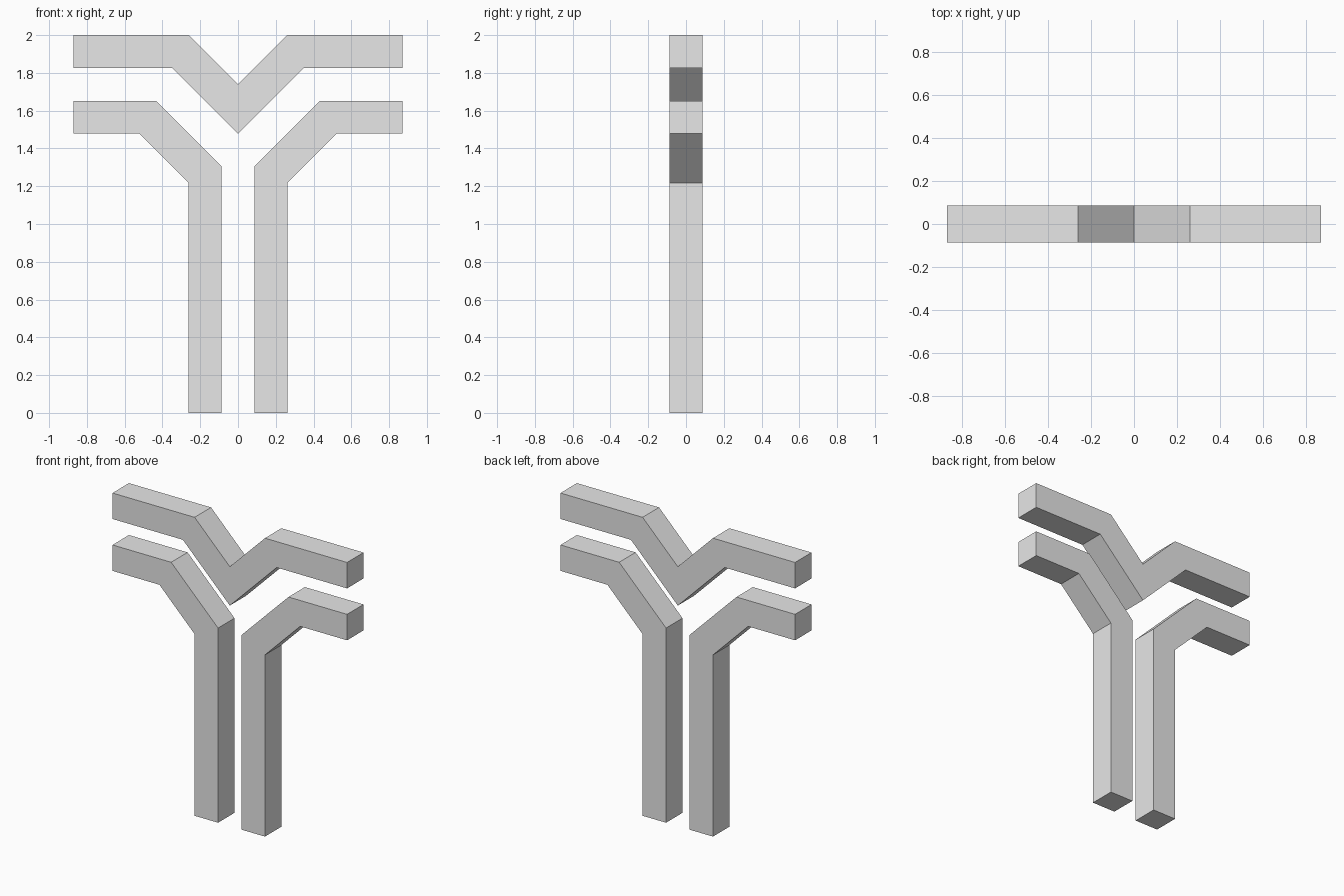
import bpy
import bmesh

cube = bpy.data.objects.get("Cube")
if cube:
    bpy.data.objects.remove(cube, do_unlink=True)

U = 2 / 23  # the outlines sit on a square grid, 23 cells tall

grey = bpy.data.materials.new("light grey")
grey.use_nodes = True
colour = (0.8, 0.8, 0.8, 1)
grey.diffuse_color = colour
grey.node_tree.nodes["Principled BSDF"].inputs["Base Color"].default_value = colour


def bar(name, outline):
    """Extrude an outline of (x, z) grid points to a bar two cells deep."""
    bm = bmesh.new()
    face = bm.faces.new([bm.verts.new((x * U, -U, z * U)) for x, z in outline])
    extruded = bmesh.ops.extrude_face_region(bm, geom=[face])["geom"]
    back = [v for v in extruded if isinstance(v, bmesh.types.BMVert)]
    bmesh.ops.translate(bm, verts=back, vec=(0, 2 * U, 0))
    bmesh.ops.recalc_face_normals(bm, faces=bm.faces)
    mesh = bpy.data.meshes.new(name)
    bm.to_mesh(mesh)
    bm.free()
    mesh.materials.append(grey)
    obj = bpy.data.objects.new(name, mesh)
    bpy.context.collection.objects.link(obj)


def mirrored(points):
    return [(-x, z) for x, z in reversed(points)]


# Upright bars that bend outwards into the lower arms
stem = [(1, 0), (3, 0), (3, 14), (6, 17), (10, 17), (10, 19), (5, 19), (1, 15)]
bar("left_stem", stem)
bar("right_stem", mirrored(stem))

# Upper bar with a V-shaped dip in the middle
wing = [(4, 21), (10, 21), (10, 23), (3, 23)]
bar("top_bar", [(0, 17)] + wing + [(0, 20)] + mirrored(wing))
